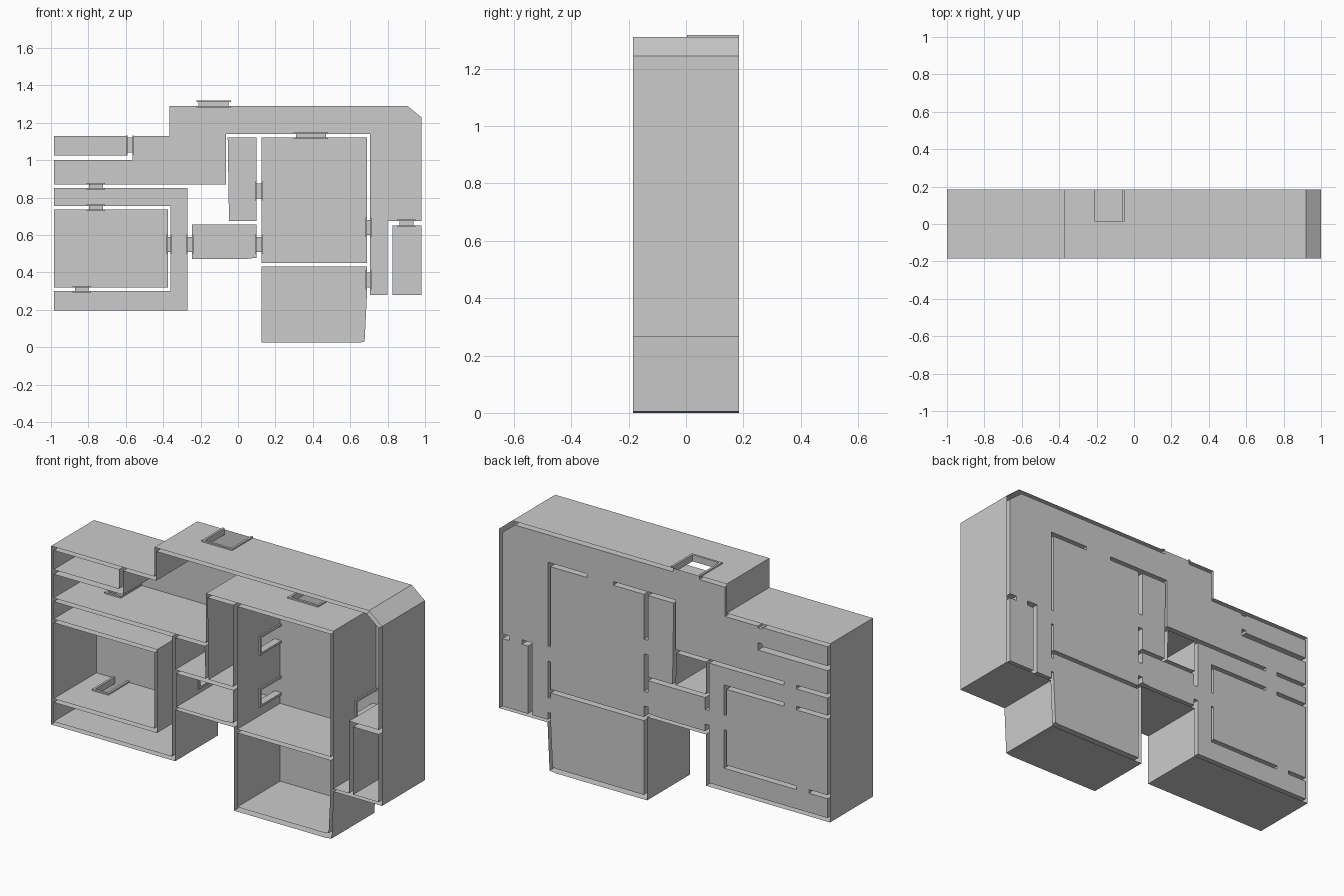
import bpy, bmesh

cube = bpy.data.objects.get("Cube")
if cube:
    bpy.data.objects.remove(cube)

Y = 0.185          # half depth
DOOR_Y = 0.015     # doors run from here to the back
LIP = 0.012        # width of the door lips
RISE = 0.008       # how far lips stand off the walls

mat = bpy.data.materials.new("plain grey")
mat.use_nodes = True
GREY = (0.6, 0.6, 0.6, 1)
mat.diffuse_color = GREY
mat.node_tree.nodes["Principled BSDF"].inputs["Base Color"].default_value = GREY


def finish(name, bm):
    bmesh.ops.remove_doubles(bm, verts=bm.verts, dist=0.0001)
    bmesh.ops.recalc_face_normals(bm, faces=bm.faces)
    mesh = bpy.data.meshes.new(name)
    bm.to_mesh(mesh)
    bm.free()
    mesh.materials.append(mat)
    obj = bpy.data.objects.new(name, mesh)
    bpy.context.collection.objects.link(obj)


def face(bm, points):
    bm.faces.new([bm.verts.new(p) for p in points])


def rect(x0, z0, x1, z1):
    return [(x0, z0), (x1, z0), (x1, z1), (x0, z1)]


# Doors: passage axis (0 = sideways, 1 = upright), gap start, gap end, centre, half width
doors = [
    (1, 0.85, 0.87, -0.76, 0.037),
    (1, 0.735, 0.755, -0.76, 0.037),
    (1, 0.30, 0.32, -0.835, 0.037),
    (1, 1.12, 1.14, 0.39, 0.08),
    (1, 0.65, 0.675, 0.90, 0.037),
    (1, 1.29, 1.31, -0.13, 0.08),
    (0, -0.59, -0.565, 1.08, 0.04),
    (0, -0.375, -0.36, 0.55, 0.04),
    (0, -0.27, -0.245, 0.55, 0.04),
    (0, 0.10, 0.125, 0.55, 0.04),
    (0, 0.10, 0.125, 0.835, 0.04),
    (0, 0.69, 0.705, 0.64, 0.04),
    (0, 0.69, 0.705, 0.36, 0.04),
]


def wall(bm, p, q):
    """Sheet from front to back along p-q, with door openings left out."""
    spans = []
    for axis, lo, hi, mid, half in doors:
        along = 1 - axis
        flat = abs(p[axis] - q[axis]) < 0.001
        near = min(abs(p[axis] - lo), abs(p[axis] - hi)) < 0.002
        inside = min(p[along], q[along]) < mid < max(p[along], q[along])
        if flat and near and inside:
            length = q[along] - p[along]
            ts = [(mid + s * half - p[along]) / length for s in (-1, 1)]
            spans.append(sorted(ts))
    cuts = [0.0] + [t for s in sorted(spans) for t in s] + [1.0]
    for i, (a, b) in enumerate(zip(cuts, cuts[1:])):
        back = DOOR_Y if i % 2 else Y
        (xa, za), (xb, zb) = [
            (p[0] + (q[0] - p[0]) * t, p[1] + (q[1] - p[1]) * t) for t in (a, b)]
        face(bm, [(xa, -Y, za), (xb, -Y, zb), (xb, back, zb), (xa, back, za)])


def compartment(name, outlines, back=True):
    bm = bmesh.new()
    for outline in outlines:
        for p, q in zip(outline, outline[1:] + outline[:1]):
            wall(bm, p, q)
        if back:
            face(bm, [(x, Y, z) for x, z in outline])
    finish(name, bm)


# Rooms, open to the front
rooms = {
    "upper_left_room": rect(-0.985, 1.025, -0.59, 1.13),
    "main_corridor": [
        (-0.565, 1.13), (-0.365, 1.13), (-0.365, 1.29), (0.905, 1.29),
        (0.98, 1.23), (0.98, 0.675), (0.80, 0.675), (0.80, 0.28),
        (0.705, 0.28), (0.705, 1.14), (-0.065, 1.14), (-0.065, 0.87),
        (-0.985, 0.87), (-0.985, 1.0), (-0.565, 1.0)],
    "wrap_corridor": [
        (-0.985, 0.85), (-0.27, 0.85), (-0.27, 0.195), (-0.985, 0.195),
        (-0.985, 0.30), (-0.36, 0.30), (-0.36, 0.755), (-0.985, 0.755)],
    "left_room": rect(-0.985, 0.32, -0.375, 0.735),
    "link_room": [(-0.245, 0.472), (0.045, 0.472), (0.10, 0.478),
                  (0.10, 0.655), (-0.245, 0.655)],
    "tall_room": [(-0.055, 1.12), (0.10, 1.12), (0.10, 0.675), (-0.048, 0.675)],
    "large_room": rect(0.125, 0.45, 0.69, 1.12),
    "lower_room": [(0.125, 0.025), (0.655, 0.025), (0.677, 0.03),
                   (0.69, 0.29), (0.69, 0.43), (0.125, 0.43)],
    "right_room": rect(0.825, 0.28, 0.98, 0.65),
}
for room_name, room_outline in rooms.items():
    compartment(room_name, [room_outline])

# Outer skin and the lining of the open shaft
outer = [
    (-1, 1.15), (-0.375, 1.15), (-0.375, 1.31), (0.92, 1.31), (1, 1.245),
    (1, 0.265), (0.707, 0.265), (0.695, 0.005), (0.66, 0), (0.105, 0),
    (0.105, 0.455), (-0.25, 0.455), (-0.25, 0.175), (-1, 0.175)]
shaft = [(-0.25, 0.85), (-0.072, 0.85), (-0.066, 0.675), (-0.25, 0.675)]
compartment("outer_skin", [outer, shaft], back=False)


def box(bm, axis, n, a, y):
    """Box from ranges: n along the passage, a across it, y in depth."""
    r = (n, y, a) if axis == 0 else (a, y, n)
    made = bmesh.ops.create_cube(bm, size=1)
    for v in made["verts"]:
        for i in range(3):
            v.co[i] = (r[i][0] + r[i][1]) / 2 + v.co[i] * (r[i][1] - r[i][0])


# Door passages with raised lips at both ends
for number, (axis, lo, hi, mid, half) in enumerate(doors, 1):
    bm = bmesh.new()

    def at(n, a, y):
        return (n, y, a) if axis == 0 else (a, y, n)

    l, r = mid - half, mid + half
    for y in (DOOR_Y, Y):
        face(bm, [at(lo, l, y), at(hi, l, y), at(hi, r, y), at(lo, r, y)])
    for a in (l, r):
        face(bm, [at(lo, a, DOOR_Y), at(hi, a, DOOR_Y), at(hi, a, Y), at(lo, a, Y)])
    for n in ((lo - RISE, lo), (hi, hi + RISE)):
        box(bm, axis, n, (l - LIP, l), (DOOR_Y - LIP, Y))
        box(bm, axis, n, (r, r + LIP), (DOOR_Y - LIP, Y))
        box(bm, axis, n, (l, r), (DOOR_Y - LIP, DOOR_Y))
    finish(f"door_frame_{number}", bm)
